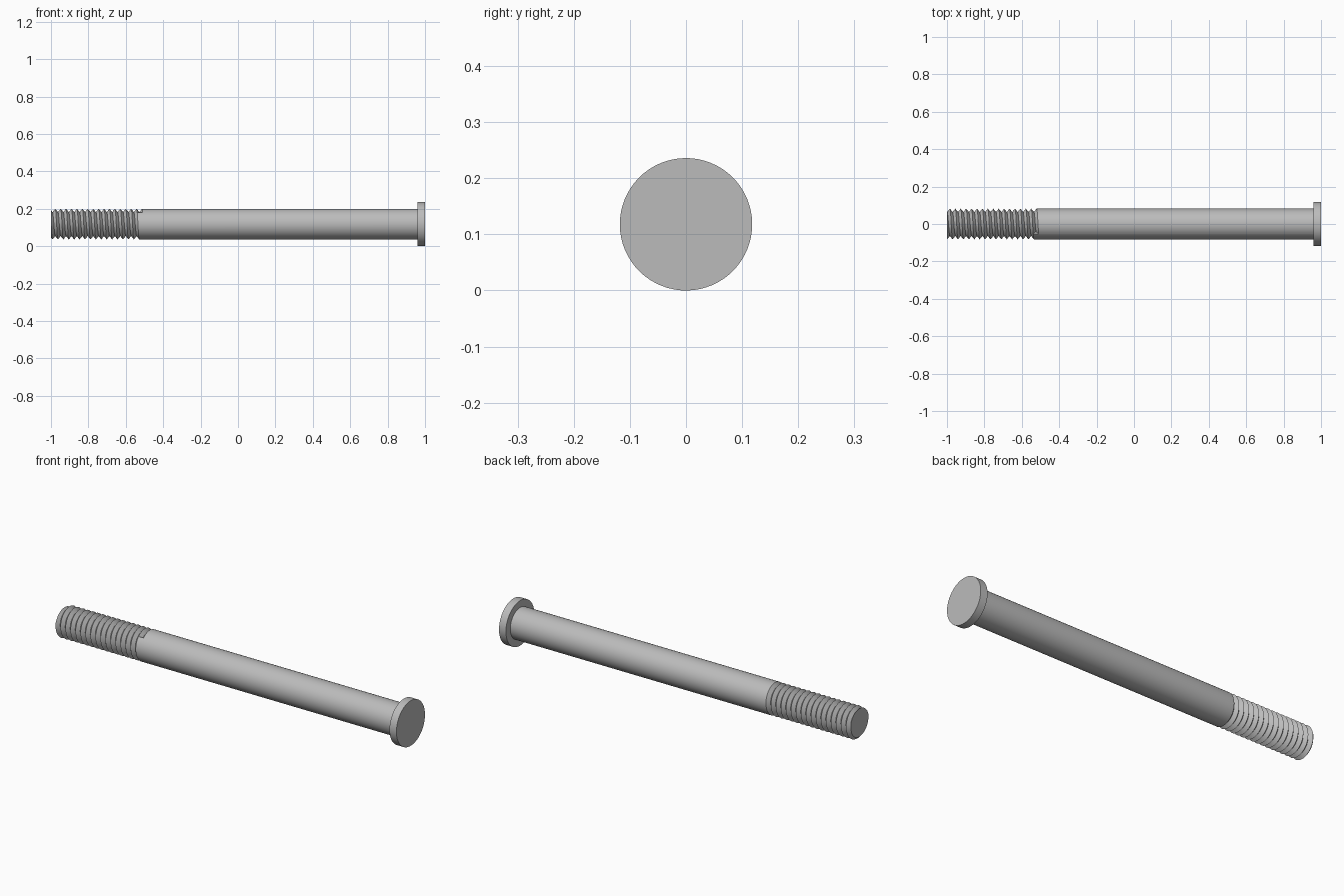
import bpy, bmesh
from math import cos, sin, pi, radians

old = bpy.data.objects.get("Cube")
if old:
    bpy.data.objects.remove(old, do_unlink=True)

AXIS_Z = 0.118
SHANK_R, ROOT_R, HEAD_R = 0.082, 0.064, 0.118
PITCH, SEG, TURNS = 0.029, 64, 18
THREAD_END, TIP, HEAD_X = -0.51, -1.0, 0.96
START = radians(130)

steel = bpy.data.materials.new("grey steel")
steel.use_nodes = True
grey = (0.5, 0.5, 0.5, 1)
steel.diffuse_color = grey
steel.node_tree.nodes["Principled BSDF"].inputs["Base Color"].default_value = grey


def finish(bm, name):
    bmesh.ops.recalc_face_normals(bm, faces=bm.faces)
    mesh = bpy.data.meshes.new(name)
    bm.to_mesh(mesh)
    bm.free()
    obj = bpy.data.objects.new(name, mesh)
    bpy.context.collection.objects.link(obj)
    mesh.materials.append(steel)
    bpy.ops.object.select_all(action="DESELECT")
    obj.select_set(True)
    bpy.context.view_layer.objects.active = obj
    bpy.ops.object.shade_smooth_by_angle(angle=radians(30))
    return obj


def point(bm, x, r, step):
    a = START - 2 * pi * step / SEG
    return bm.verts.new((x, r * cos(a), AXIS_Z + r * sin(a)))


# Shank with a right-handed helical thread running to the tip
bm = bmesh.new()
steps = SEG * TURNS
crest = [point(bm, THREAD_END - PITCH * j / SEG, SHANK_R, j) for j in range(steps + 1)]
root = [point(bm, THREAD_END - PITCH * (j / SEG + 0.5), ROOT_R, j) for j in range(steps + 1)]
ring = [point(bm, HEAD_X, SHANK_R, j) for j in range(SEG)]
for j in range(SEG):
    bm.faces.new((ring[j], ring[(j + 1) % SEG], crest[j + 1], crest[j]))
for j in range(steps - SEG):
    bm.faces.new((crest[j], crest[j + 1], root[j + 1], root[j]))
    bm.faces.new((root[j], root[j + 1], crest[j + SEG + 1], crest[j + SEG]))
# Flat wall where the thread groove stops
bm.faces.new((crest[0], root[0], crest[SEG]))
bm.faces.new(ring)
# Square off the tip and cap it
cut = bmesh.ops.bisect_plane(bm, geom=bm.verts[:] + bm.edges[:] + bm.faces[:],
                             plane_co=(TIP, 0, 0), plane_no=(-1, 0, 0), clear_outer=True)
bmesh.ops.delete(bm, geom=[v for v in bm.verts if not v.link_faces], context="VERTS")
rim = [e for e in bm.edges if e.is_boundary]
bmesh.ops.holes_fill(bm, edges=rim, sides=0)
finish(bm, "threaded_shank")

# Flat disc head
bm = bmesh.new()
inner = [point(bm, HEAD_X, HEAD_R, j) for j in range(SEG)]
outer = [point(bm, 1.0, HEAD_R, j) for j in range(SEG)]
for j in range(SEG):
    k = (j + 1) % SEG
    bm.faces.new((inner[j], inner[k], outer[k], outer[j]))
bm.faces.new(inner)
bm.faces.new(outer)
finish(bm, "head")
